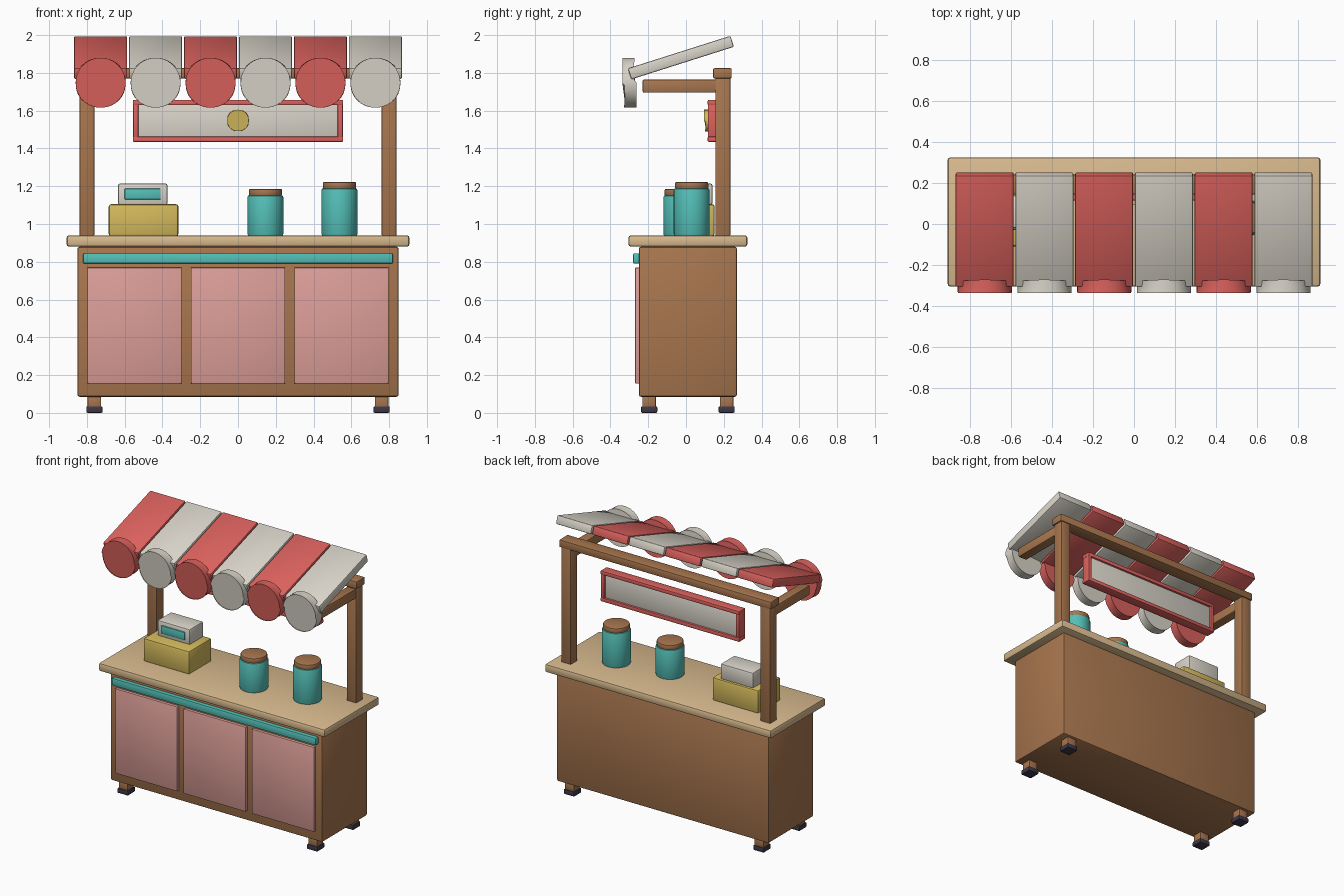
import bpy, bmesh
from math import radians, pi, sin, cos
from mathutils import Matrix

cube = bpy.data.objects.get("Cube")
if cube:
    bpy.data.objects.remove(cube, do_unlink=True)


def material(name, *srgb):
    """Flat colour given as 0-255 screen values, stored linear."""
    col = [((c / 255 + 0.055) / 1.055) ** 2.4 for c in srgb] + [1]
    mat = bpy.data.materials.new(name)
    mat.use_nodes = True
    mat.diffuse_color = col
    bsdf = mat.node_tree.nodes["Principled BSDF"]
    bsdf.inputs["Base Color"].default_value = col
    bsdf.inputs["Roughness"].default_value = 0.7
    return mat


WOOD = material("brown wood", 168, 118, 78)
PALE = material("pale wood", 216, 186, 142)
PINK = material("pink panel", 220, 158, 152)
TEAL = material("teal", 84, 192, 184)
RED = material("red", 220, 98, 94)
CREAM = material("cream", 218, 213, 202)
GOLD = material("yellow", 212, 186, 92)
DARK = material("dark rubber", 62, 56, 72)


def finish(name, bm, mat, bevel):
    """Round the hard edges, shade smooth and link the part."""
    edges = [e for e in bm.edges if e.calc_face_angle(0) > radians(40)]
    if bevel:
        bmesh.ops.bevel(bm, geom=edges, offset=bevel, segments=2,
                        profile=0.5, affect='EDGES', clamp_overlap=True)
    bmesh.ops.recalc_face_normals(bm, faces=bm.faces)
    me = bpy.data.meshes.new(name)
    bm.to_mesh(me)
    bm.free()
    me.materials.append(mat)
    obj = bpy.data.objects.new(name, me)
    bpy.context.collection.objects.link(obj)
    bpy.ops.object.select_all(action='DESELECT')
    obj.select_set(True)
    bpy.context.view_layer.objects.active = obj
    bpy.ops.object.shade_smooth_by_angle(angle=radians(35))
    return obj


def box(name, mat, x, y, z, bevel=0.008):
    """Box spanning the (low, high) pairs x, y and z."""
    bm = bmesh.new()
    bmesh.ops.create_cube(bm, size=1)
    for v in bm.verts:
        v.co = [(a + b) / 2 + (b - a) * c for (a, b), c in zip((x, y, z), v.co)]
    return finish(name, bm, mat, bevel)


def drum(name, mat, centre, radius, depth, bevel=0.008, facing_front=False):
    """Cylinder standing upright, or with its face to the front."""
    bm = bmesh.new()
    bmesh.ops.create_cone(bm, cap_ends=True, segments=40, radius1=radius,
                          radius2=radius, depth=depth)
    if facing_front:
        bm.transform(Matrix.Rotation(pi / 2, 4, 'X'))
    bm.transform(Matrix.Translation(centre))
    return finish(name, bm, mat, bevel)


def around(c, half):
    return (c - half, c + half)


# Cabinet and counter
box("cabinet", WOOD, (-0.85, 0.85), (-0.25, 0.27), (0.085, 0.88), 0.012)
box("countertop", PALE, (-0.908, 0.908), (-0.305, 0.325), (0.88, 0.94), 0.014)
box("counter_trim", TEAL, (-0.82, 0.82), (-0.28, -0.245), (0.79, 0.845))
for i, side in enumerate(("right", "middle", "left")):
    box(f"front_panel_{side}", PINK, around((i - 1) * 0.548, 0.25),
        (-0.27, -0.24), (0.155, 0.77), 0.006)

# Feet, posts and arms, mirrored
for s, side in ((-1, "right"), (1, "left")):
    for y, end in ((-0.195, "front"), (0.215, "back")):
        box(f"{end}_{side}_foot", WOOD, around(s * 0.76, 0.036),
            around(y, 0.036), (0.03, 0.09), 0.005)
        box(f"{end}_{side}_foot_pad", DARK, around(s * 0.76, 0.043),
            around(y, 0.043), (0, 0.035), 0.007)
    box(f"{side}_post", WOOD, around(s * 0.8, 0.04), (0.155, 0.235), (0.935, 1.79))
    box(f"{side}_arm", WOOD, around(s * 0.8, 0.035), (-0.23, 0.165), (1.695, 1.765))
box("top_beam", WOOD, (-0.85, 0.85), (0.143, 0.242), (1.77, 1.825))

# Awning slats with round scallops
tilt = radians(17.6)
for i in range(6):
    x = (i - 2.5) * 0.291
    mat = CREAM if i % 2 else RED
    slat = box(f"awning_slat_{i + 1}", mat, around(0, 0.141), around(0, 0.285),
               around(0, 0.0305), 0.008)
    slat.location = (x, -0.027, 1.881)
    slat.rotation_euler.x = tilt
    drum(f"awning_scallop_{i + 1}", mat, (x, -0.3, 1.748), 0.132, 0.058, 0.008, True)

# Hanging sign with frame and round emblem
box("sign_board", CREAM, (-0.54, 0.54), (0.13, 0.17), (1.45, 1.64), 0.004)
for z, end in ((1.449, "bottom"), (1.643, "top")):
    box(f"sign_frame_{end}", RED, (-0.557, 0.557), (0.115, 0.185),
        around(z, 0.014), 0.005)
for s, side in ((-1, "right"), (1, "left")):
    box(f"sign_frame_{side}", RED, around(s * 0.541, 0.014), (0.116, 0.184),
        (1.458, 1.634), 0.005)
drum("sign_emblem", GOLD, (0, 0.117, 1.548), 0.057, 0.034, 0.005, True)

# Cash register
box("register_base", GOLD, (-0.685, -0.315), (-0.11, 0.152), (0.935, 1.105), 0.014)
box("register_head", CREAM, (-0.635, -0.373), (-0.02, 0.14), (1.1, 1.215), 0.012)
box("register_screen", TEAL, (-0.6, -0.41), (-0.029, -0.01), (1.13, 1.187), 0.004)

# Jars with lids
for n, x, y, top in (("short", 0.145, -0.025, 1.153), ("tall", 0.537, 0.03, 1.19)):
    r = 0.095
    drum(f"{n}_jar", TEAL, (x, y, (0.935 + top) / 2), r, top - 0.935, 0.012)
    drum(f"{n}_jar_lid", WOOD, (x, y, top + 0.014), r - 0.007, 0.038, 0.008)
